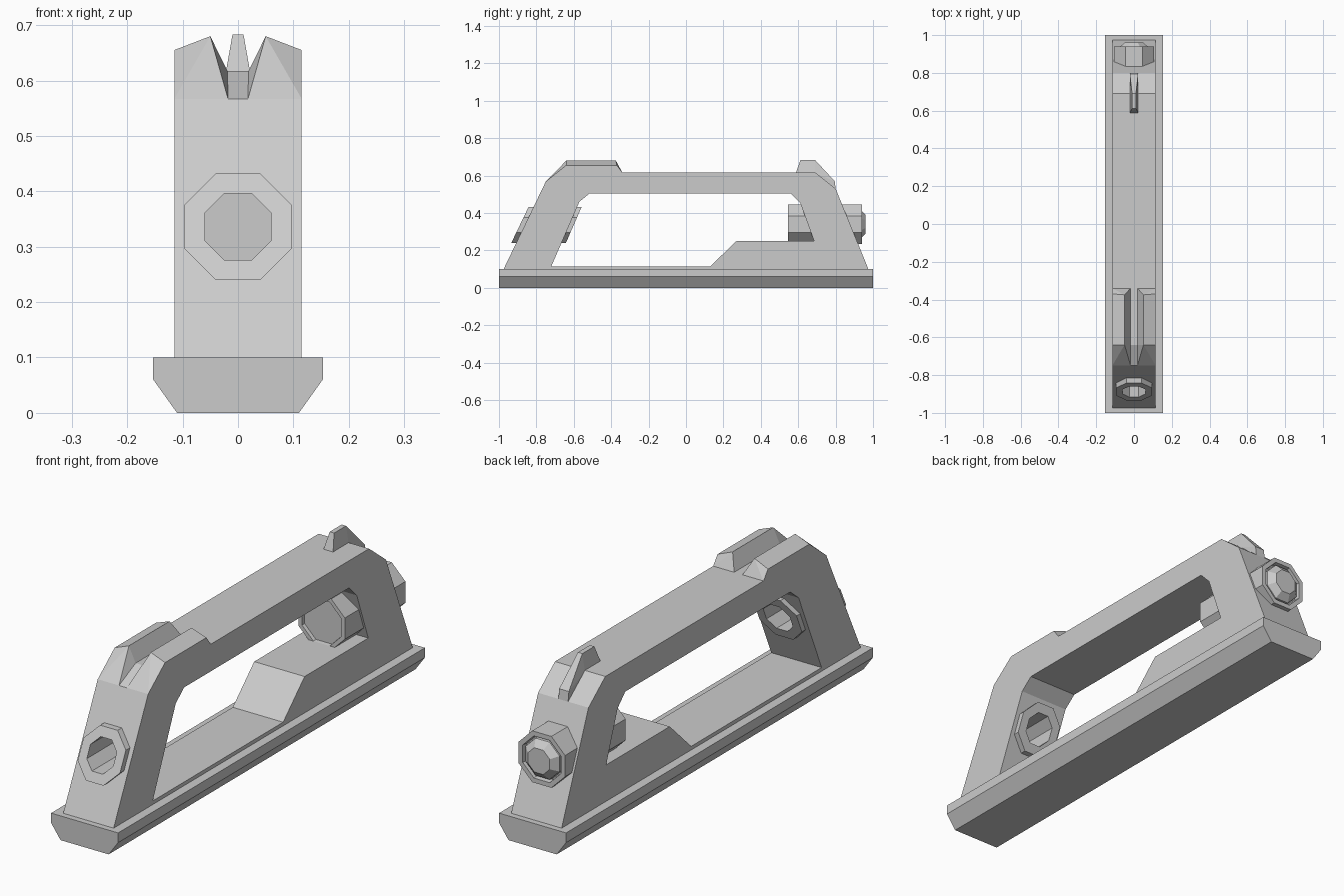
import bpy, bmesh, math

if "Cube" in bpy.data.objects:
    bpy.data.objects.remove(bpy.data.objects["Cube"])


def finish(name, bm):
    bmesh.ops.recalc_face_normals(bm, faces=bm.faces[:])
    me = bpy.data.meshes.new(name)
    bm.to_mesh(me)
    bm.free()
    ob = bpy.data.objects.new(name, me)
    bpy.context.collection.objects.link(ob)
    return ob


def loft(name, loops, closed=False):
    """Skin a list of point loops; cap the ends, or join last to first."""
    bm = bmesh.new()
    rings = [[bm.verts.new(p) for p in lp] for lp in loops]
    n = len(rings[0])
    pairs = list(zip(rings, rings[1:] + rings[:1])) if closed else list(zip(rings, rings[1:]))
    for a, b in pairs:
        for i in range(n):
            bm.faces.new((a[i], a[(i + 1) % n], b[(i + 1) % n], b[i]))
    if not closed:
        bm.faces.new(rings[0])
        bm.faces.new(rings[-1])
    return finish(name, bm)


def side_prism(name, profile, w):
    return loft(name, [[(x, y, z) for y, z in profile] for x in (-w, w)])


def hull(name, pts):
    bm = bmesh.new()
    for p in pts:
        bm.verts.new(p)
    res = bmesh.ops.convex_hull(bm, input=bm.verts[:])
    junk = {g for g in res["geom_interior"] + res["geom_unused"] if isinstance(g, bmesh.types.BMVert)}
    bmesh.ops.delete(bm, geom=list(junk), context='VERTS')
    bmesh.ops.dissolve_limit(bm, angle_limit=0.01, verts=bm.verts[:], edges=bm.edges[:])
    return finish(name, bm)


def octagon(apothem, y, zc, slope=0.0):
    """Flat-topped octagon around the y axis, optionally leaning with z."""
    r = apothem / math.cos(math.pi / 8)
    pts = []
    for k in range(8):
        a = (k + 0.5) * math.pi / 4
        dz = r * math.sin(a)
        pts.append((r * math.cos(a), y + slope * dz, zc + dz))
    return pts


def cut(target, cutter):
    cutter.hide_render = True
    m = target.modifiers.new("cut", 'BOOLEAN')
    m.operation, m.solver, m.object = 'DIFFERENCE', 'EXACT', cutter
    bpy.context.view_layer.objects.active = target
    bpy.ops.object.modifier_apply(modifier=m.name)
    bpy.data.objects.remove(cutter)


# Base rail
rail = [(-0.11, 0), (0.11, 0), (0.153, 0.06), (0.153, 0.1), (-0.153, 0.1), (-0.153, 0.06)]
loft("base_rail", [[(x, y, z) for x, z in rail] for y in (-1, 1)])

# Handle body with window and front tunnel
body = side_prism("handle_body", [(-0.975, 0.1), (-0.75, 0.567), (-0.64, 0.617), (0.69, 0.617),
                                  (0.80, 0.53), (0.975, 0.1)], 0.115)
cut(body, side_prism("window_cutter", [(-0.72, 0.115), (-0.57, 0.46), (-0.515, 0.505), (0.56, 0.505),
                                       (0.61, 0.455), (0.685, 0.25), (0.27, 0.25), (0.13, 0.115)], 0.3))
ZF = 0.336
cut(body, loft("tunnel_cutter", [octagon(0.075, y, ZF) for y in (-1.1, -0.45)]))

# Octagonal sleeve through the front leg
yf, yb = -0.888, -0.600
loft("front_sleeve", [octagon(0.0965, yf, ZF, 0.48), octagon(0.0965, yb, ZF, 0.435),
                      octagon(0.06, yb, ZF, 0.435), octagon(0.06, yf, ZF, 0.48)], closed=True)

# Raised ears with a notch between them
for s, side in ((-1, "left"), (1, "right")):
    pts = [(0.115, -0.75, 0.567), (0.115, -0.64, 0.655), (0.115, -0.37, 0.655), (0.115, -0.34, 0.615),
           (0.05, -0.64, 0.68), (0.05, -0.375, 0.68), (0.018, -0.75, 0.567), (0.018, -0.64, 0.615),
           (0.018, -0.34, 0.615), (0.115, -0.64, 0.615)]
    hull("notch_ear_" + side, [(s * x, y, z) for x, y, z in pts])

# Post at the back
post = []
for s in (-1, 1):
    post += [(s * 0.022, 0.588, 0.615), (s * 0.01, 0.612, 0.683), (s * 0.01, 0.69, 0.683),
             (s * 0.022, 0.795, 0.57), (s * 0.022, 0.80, 0.53), (s * 0.022, 0.69, 0.612)]
hull("back_post", post)

# Optic tube through the back leg: recessed flat lens in front, domed lens behind
ZB = 0.34
loft("optic_tube", [octagon(a, y, ZB) for a, y in
                    ((0.088, 0.56), (0.09, 0.545), (0.106, 0.545), (0.106, 0.94),
                     (0.087, 0.94), (0.084, 0.915))])
loft("back_lens", [octagon(a, y, ZB) for a, y in ((0.08, 0.91), (0.077, 0.935), (0.05, 0.96))])
